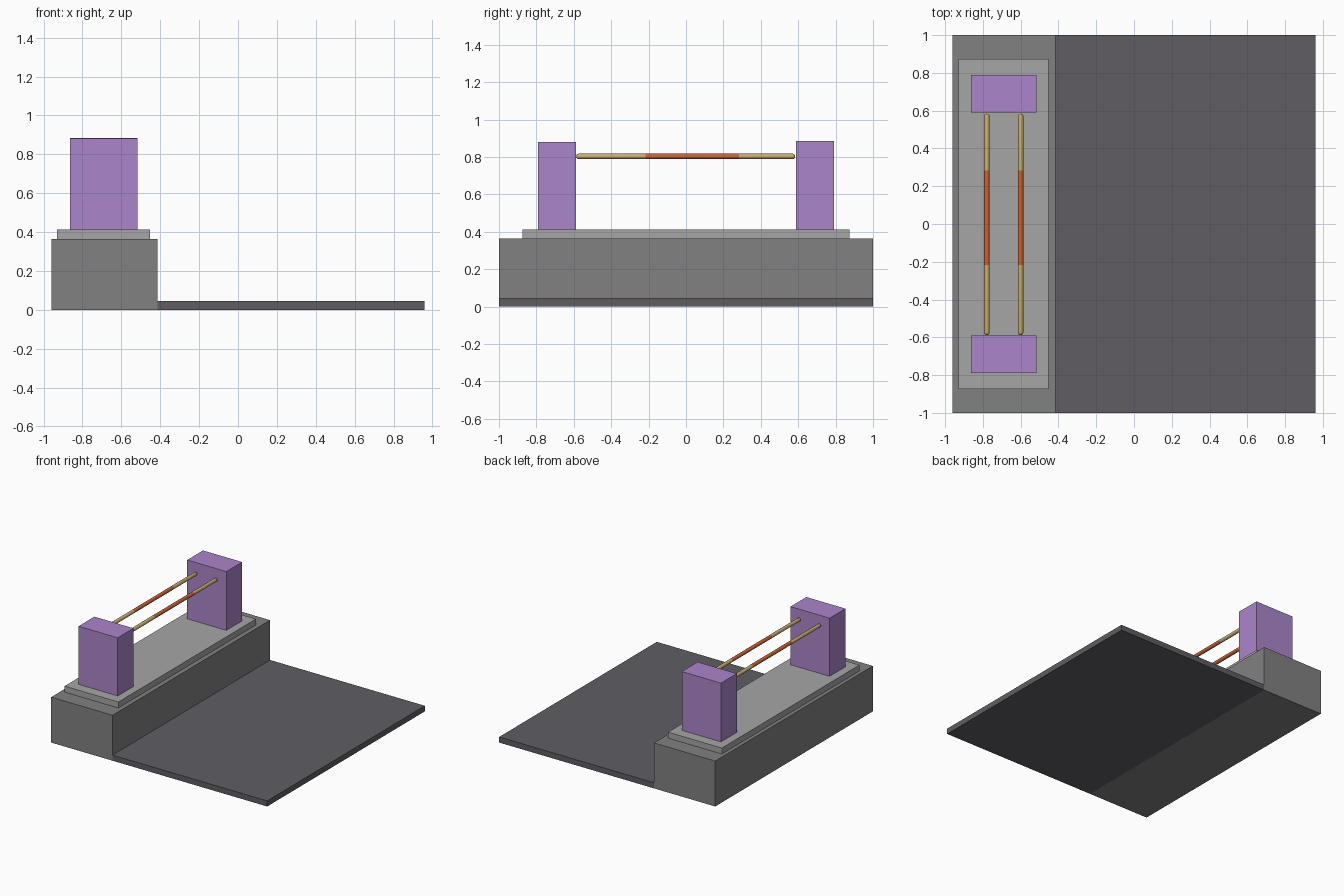
import bpy, bmesh, math
from mathutils import Vector

if "Cube" in bpy.data.objects:
    bpy.data.objects.remove(bpy.data.objects["Cube"])


def material(name, rgb):
    m = bpy.data.materials.new(name)
    m.diffuse_color = (*rgb, 1.0)
    m.use_nodes = True
    m.node_tree.nodes["Principled BSDF"].inputs["Base Color"].default_value = m.diffuse_color
    return m


GREY = material("mid grey", (0.22, 0.22, 0.22))
LIGHT = material("light grey", (0.38, 0.38, 0.38))
DARK = material("dark grey", (0.115, 0.110, 0.123))
PURPLE = material("purple", (0.41, 0.235, 0.59))
TAN = material("tan", (0.58, 0.42, 0.17))
ORANGE = material("orange", (0.58, 0.125, 0.04))


def finish(name, bm, mats):
    bmesh.ops.recalc_face_normals(bm, faces=bm.faces)
    mesh = bpy.data.meshes.new(name)
    bm.to_mesh(mesh)
    bm.free()
    for m in mats:
        mesh.materials.append(m)
    ob = bpy.data.objects.new(name, mesh)
    bpy.context.collection.objects.link(ob)
    return ob


def box(name, x, y, z, mat):
    """Box from (min, max) pairs on each axis."""
    bm = bmesh.new()
    bmesh.ops.create_cube(bm, size=1)
    for v in bm.verts:
        v.co = Vector([(a + b) / 2 + c * (b - a) for (a, b), c in zip((x, y, z), v.co)])
    return finish(name, bm, [mat])


def rod(name, x, z, r, y0, y1, band, sides=16):
    """Round-ended rod along y with a coloured band in the middle."""
    arc = [math.radians(a) for a in (22.5, 45, 67.5, 90)]
    rings = [(y0 + r * (1 - math.cos(a)), r * math.sin(a)) for a in arc]
    rings += [(band[0], r), (band[1], r)]
    rings += [(y1 - r * (1 - math.cos(a)), r * math.sin(a)) for a in reversed(arc)]
    bm = bmesh.new()
    loops = []
    for y, rad in rings:
        loops.append([bm.verts.new((x + rad * math.cos(math.tau * i / sides), y,
                                    z + rad * math.sin(math.tau * i / sides)))
                      for i in range(sides)])
    for a, b in zip(loops, loops[1:]):
        for i in range(sides):
            j = (i + 1) % sides
            bm.faces.new((a[i], a[j], b[j], b[i]))
    for loop, y in ((loops[0], y0), (loops[-1], y1)):
        tip = bm.verts.new((x, y, z))
        for i in range(sides):
            bm.faces.new((loop[i], loop[(i + 1) % sides], tip))
    for f in bm.faces:
        f.smooth = True
        f.material_index = int(band[0] < f.calc_center_median().y < band[1])
    return finish(name, bm, [TAN, ORANGE])


# Floor slab and raised platform
box("floor_slab", (-0.415, 0.96), (-1, 1), (0, 0.045), DARK)
box("platform", (-0.96, -0.415), (-1, 1), (0, 0.365), GREY)
box("platform_plate", (-0.93, -0.452), (-0.873, 0.873), (0.365, 0.413), LIGHT)

# End pillars
box("front_pillar", (-0.864, -0.516), (-0.79, -0.589), (0.413, 0.880), PURPLE)
box("back_pillar", (-0.864, -0.516), (0.589, 0.79), (0.413, 0.885), PURPLE)

# Pair of rods between the pillars
for name, x in (("left_rod", -0.779), ("right_rod", -0.600)):
    rod(name, x, 0.803, 0.0145, -0.588, 0.584, (-0.217, 0.283))
